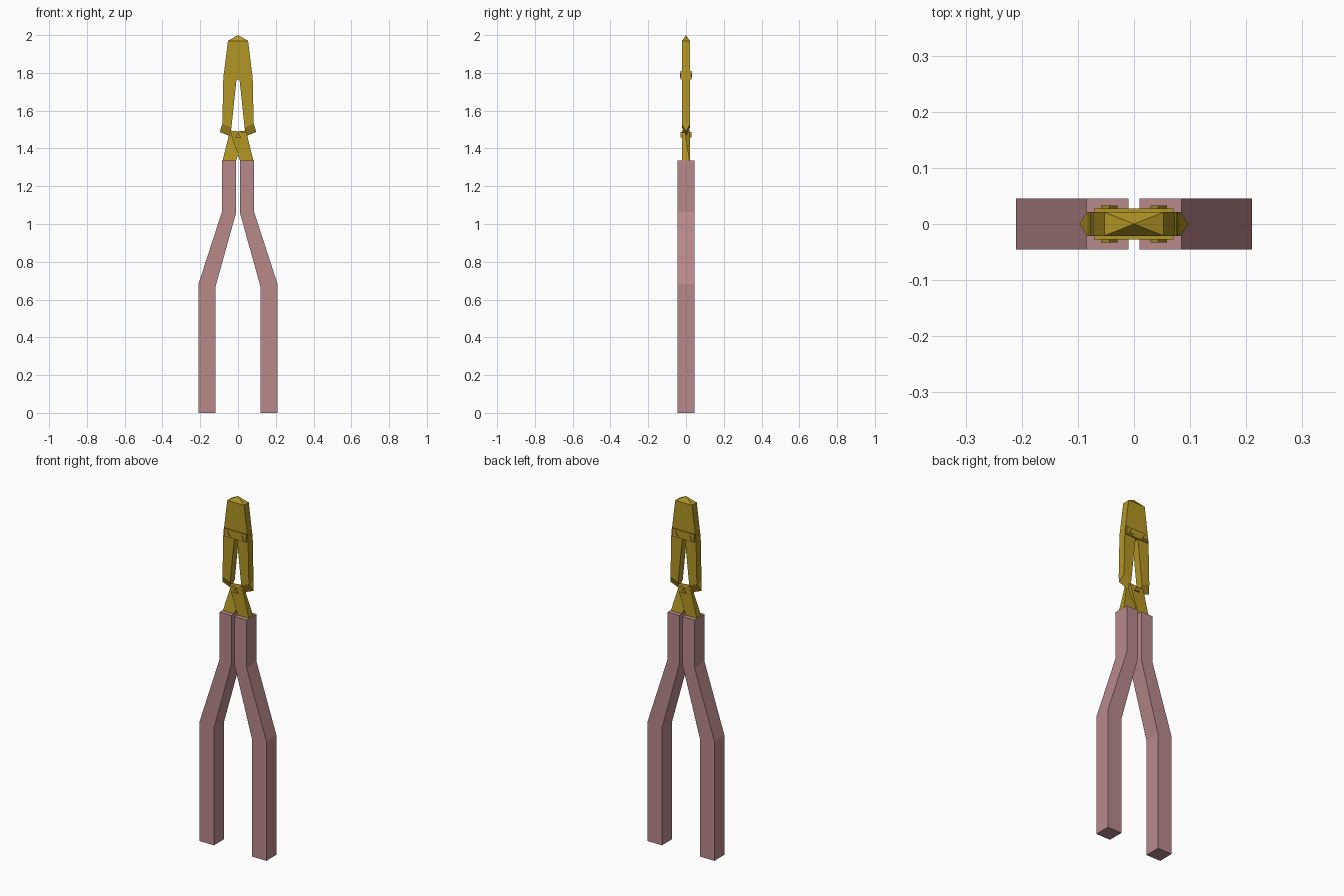
import bpy, bmesh, math

if "Cube" in bpy.data.objects:
    bpy.data.objects.remove(bpy.data.objects["Cube"])


def material(name, rgb):
    m = bpy.data.materials.new(name)
    m.diffuse_color = (*rgb, 1)
    m.use_nodes = True
    m.node_tree.nodes["Principled BSDF"].inputs["Base Color"].default_value = m.diffuse_color
    return m


pink = material("dusty pink grip", (0.48, 0.25, 0.26))
gold = material("dark gold metal", (0.45, 0.30, 0.018))


def sections(name, rings, mat, mirror=False, turn=False):
    """Skin a row of equal rings, cap the ends; mirror flips x, turn also flips y."""
    sx, sy = (-1, 1) if mirror else ((-1, -1) if turn else (1, 1))
    bm = bmesh.new()
    vs = [[bm.verts.new((x * sx, y * sy, z)) for x, y, z in r] for r in rings]
    n = len(rings[0])
    for a, b in zip(vs, vs[1:]):
        for i in range(n):
            j = (i + 1) % n
            bm.faces.new((a[i], a[j], b[j], b[i]))
    bm.faces.new(vs[0])
    bm.faces.new(vs[-1])
    bmesh.ops.remove_doubles(bm, verts=bm.verts, dist=1e-5)
    bmesh.ops.recalc_face_normals(bm, faces=bm.faces)
    me = bpy.data.meshes.new(name)
    bm.to_mesh(me)
    bm.free()
    me.materials.append(mat)
    ob = bpy.data.objects.new(name, me)
    bpy.context.collection.objects.link(ob)
    return ob


def rect(x0, x1, y0, y1, z0, z1=None):
    """Four-point ring; z0 at the x0 side, z1 at the x1 side."""
    z1 = z0 if z1 is None else z1
    return [(x0, y0, z0), (x1, y0, z1), (x1, y1, z1), (x0, y1, z0)]


def pin(name, x, z, r, depth):
    """Three-sided rivet running through in y."""
    ring = [(x + r * math.cos(a), z + r * math.sin(a))
            for a in (math.radians(90 + 120 * k) for k in range(3))]
    sections(name, [[(px, y, pz) for px, pz in ring] for y in (-depth, depth)], gold)


T = 0.021  # half thickness of the metal

for side, m in (("right", False), ("left", True)):
    # bent grip
    sections(side + "_grip", [rect(0.12, 0.21, -0.045, 0.045, 0.0),
                              rect(0.12, 0.21, -0.045, 0.045, 0.665, 0.68),
                              rect(0.01, 0.085, -0.045, 0.045, 1.06, 1.065),
                              rect(0.01, 0.085, -0.045, 0.045, 1.335)], pink, mirror=m)
    # arm: wedge-shaped foot, then tapering up beside the gap
    sections(side + "_arm", [rect(0.042, 0.097, 0, 0, 1.465, 1.487),
                             rect(0.035, 0.083, -T, T, 1.51, 1.53),
                             rect(0.008, 0.078, -T, T, 1.765),
                             rect(0.0, 0.075, -T, T, 1.80)], gold, mirror=m)
    # jaw half with pointed tip
    sections(side + "_jaw", [rect(0.0, 0.075, -T, T, 1.765),
                             rect(0.0, 0.073, -T, T, 1.81),
                             rect(0.0, 0.053, -T, T, 1.97),
                             rect(0.0, 0.0, 0, 0, 2.0)], gold, mirror=m)
    # crossing lever: one passes in front, the other behind
    sections(side + "_lever", [rect(0.012, 0.083, -0.02, 0.02, 1.33),
                               rect(-0.03, 0.052, -0.02, 0.0, 1.455),
                               rect(-0.043, 0.045, -0.02, 0.0, 1.495, 1.485)],
             gold, turn=m)
    # crossbar rivet
    pin(side + "_bar_rivet", -0.044 if m else 0.044, 1.783, 0.017, 0.033)

# crossbar plate over both sides of the jaw
sections("crossbar", [rect(-0.07, 0.07, -0.028, 0.028, 1.765),
                      rect(-0.07, 0.07, -0.028, 0.028, 1.81)], gold)
pin("pivot_rivet", 0, 1.468, 0.018, 0.028)
